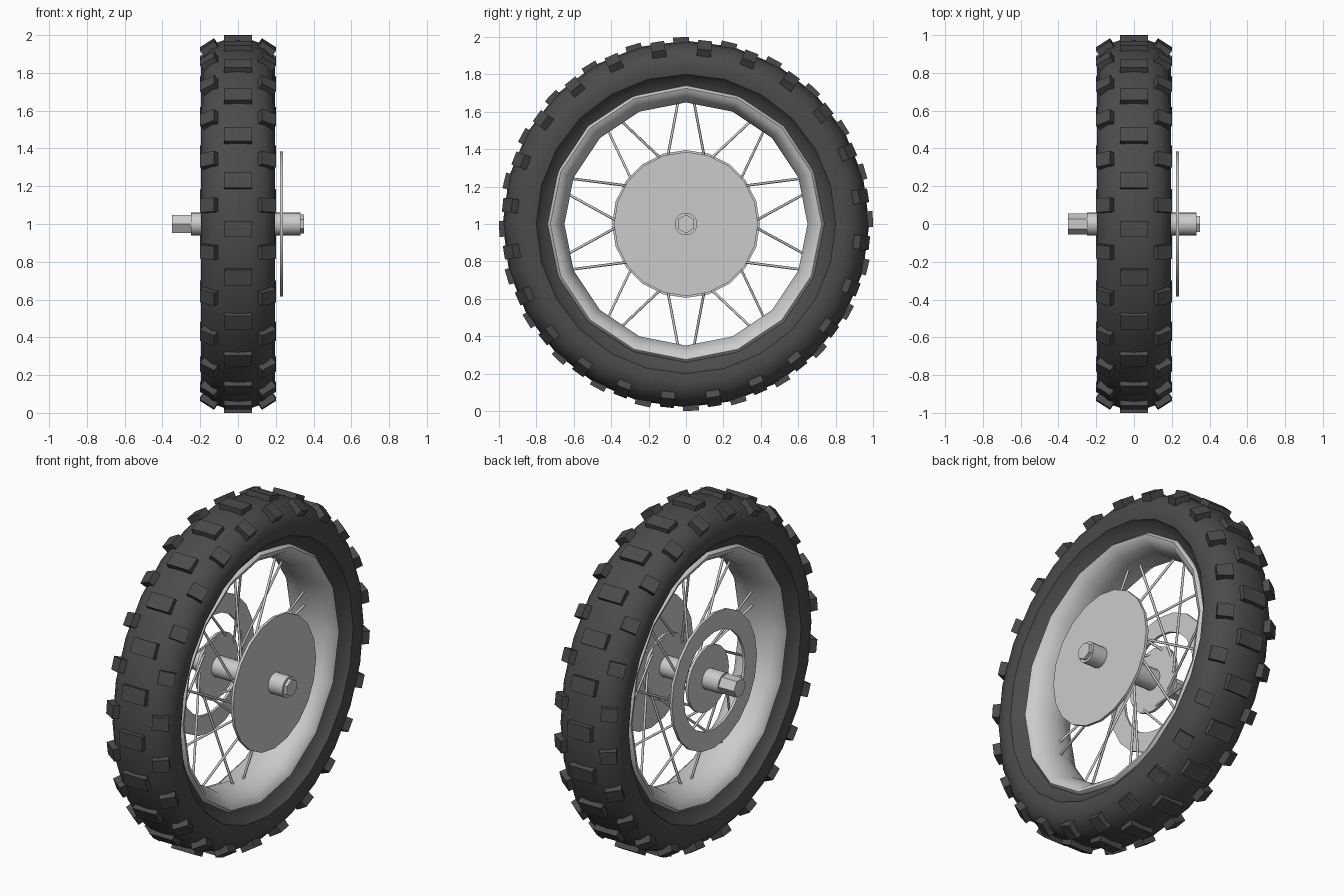
import bpy, bmesh, math
from mathutils import Vector, Matrix

if "Cube" in bpy.data.objects:
    bpy.data.objects.remove(bpy.data.objects["Cube"])

CENTRE = Vector((0, 0, 1))
rubber = bpy.data.materials.new("rubber")
rubber.diffuse_color = (0.07, 0.07, 0.07, 1)
rubber.use_nodes = True
rubber.node_tree.nodes["Principled BSDF"].inputs["Base Color"].default_value = rubber.diffuse_color


def finish(name, bm, mat=None, smooth=None):
    bmesh.ops.recalc_face_normals(bm, faces=bm.faces)
    me = bpy.data.meshes.new(name)
    bm.to_mesh(me)
    bm.free()
    ob = bpy.data.objects.new(name, me)
    bpy.context.collection.objects.link(ob)
    if mat:
        me.materials.append(mat)
    if smooth:
        bpy.ops.object.select_all(action='DESELECT')
        bpy.context.view_layer.objects.active = ob
        ob.select_set(True)
        bpy.ops.object.shade_smooth_by_angle(angle=math.radians(smooth))
    return ob


def polar(x, r, deg):
    a = math.radians(deg)
    return CENTRE + Vector((x, r * math.cos(a), r * math.sin(a)))


def lathe(name, profile, n, closed=True, mat=None, smooth=40, phase=0):
    """Spin an (x, radius) profile about the wheel axis."""
    bm = bmesh.new()
    rings = [[bm.verts.new(polar(x, r, phase + 360 * i / n)) for i in range(n)]
             for x, r in profile]
    pairs = list(zip(rings, rings[1:]))
    if closed:
        pairs.append((rings[-1], rings[0]))
    else:
        bm.faces.new(rings[0])
        bm.faces.new(rings[-1])
    for a, b in pairs:
        for i in range(n):
            j = (i + 1) % n
            bm.faces.new((a[i], a[j], b[j], b[i]))
    return finish(name, bm, mat, smooth)


def both_sides(half):
    return half + [(-x, r) for x, r in reversed(half) if x > 0]


# Tyre carcass and rim
lathe("tyre", both_sides([(.12, .70), (.135, .74), (.165, .785), (.188, .80), (.197, .85),
                          (.182, .905), (.14, .95), (.075, .973), (0, .98)][::1]),
      24, mat=rubber)
lathe("rim", both_sides([(.135, .74), (.15, .725), (.14, .70), (.10, .672), (.045, .65)])
      , 16, smooth=50)


# Tread knobs: centre row plus staggered tilted shoulder rows
def knobs(name, x, r, size, tilt, phase):
    bm = bmesh.new()
    for k in range(24):
        ang = phase + 15 * k
        m = (Matrix.Translation(polar(x, r, ang))
             @ Matrix.Rotation(math.radians(ang - 90), 4, 'X')
             @ Matrix.Rotation(math.radians(tilt), 4, 'Y')
             @ Matrix.Diagonal((*size, 1)))
        bmesh.ops.create_cube(bm, size=1, matrix=m)
    finish(name, bm, rubber)


knobs("centre_knobs", 0, .974, (.15, .085, .05), 0, 1.5)
for side, label in ((1, "right"), (-1, "left")):
    knobs(label + "_shoulder_knobs", side * .148, .936, (.09, .075, .06), side * 33, 9)

# Axle, nuts and hub flanges
lathe("axle", [(-.25, .06), (.33, .06)], 20, closed=False)
lathe("left_hex_end", [(-.35, .055), (-.24, .055)], 6, closed=False, smooth=None)
lathe("right_nut", [(.32, .05), (.35, .05)], 6, closed=False, smooth=None, phase=30)
for side, label in ((1, "right"), (-1, "left")):
    lathe(label + "_hub_flange", [(side * .13, .19), (side * .146, .19)], 20, closed=False)

# Solid right plate and left brake ring
lathe("right_plate", [(.222, .385), (.238, .385)], 20, closed=False)
lathe("brake_ring", [(-.185, .395), (-.17, .395), (-.17, .285), (-.185, .285)], 20)

# Spokes: ten crossing pairs, one of each pair to either flange
bm = bmesh.new()
for k in range(10):
    for s in (1, -1):
        mid = 90 + 36 * k
        a = polar(0, .66, mid + 3.6 * s)
        b = polar(s * .138, .165, mid + 70 * s)
        d = b - a
        m = Matrix.Translation((a + b) / 2) @ d.to_track_quat('Z', 'Y').to_matrix().to_4x4()
        bmesh.ops.create_cone(bm, cap_ends=True, segments=6, radius1=.007, radius2=.007,
                              depth=d.length, matrix=m)
finish("spokes", bm, smooth=65)
